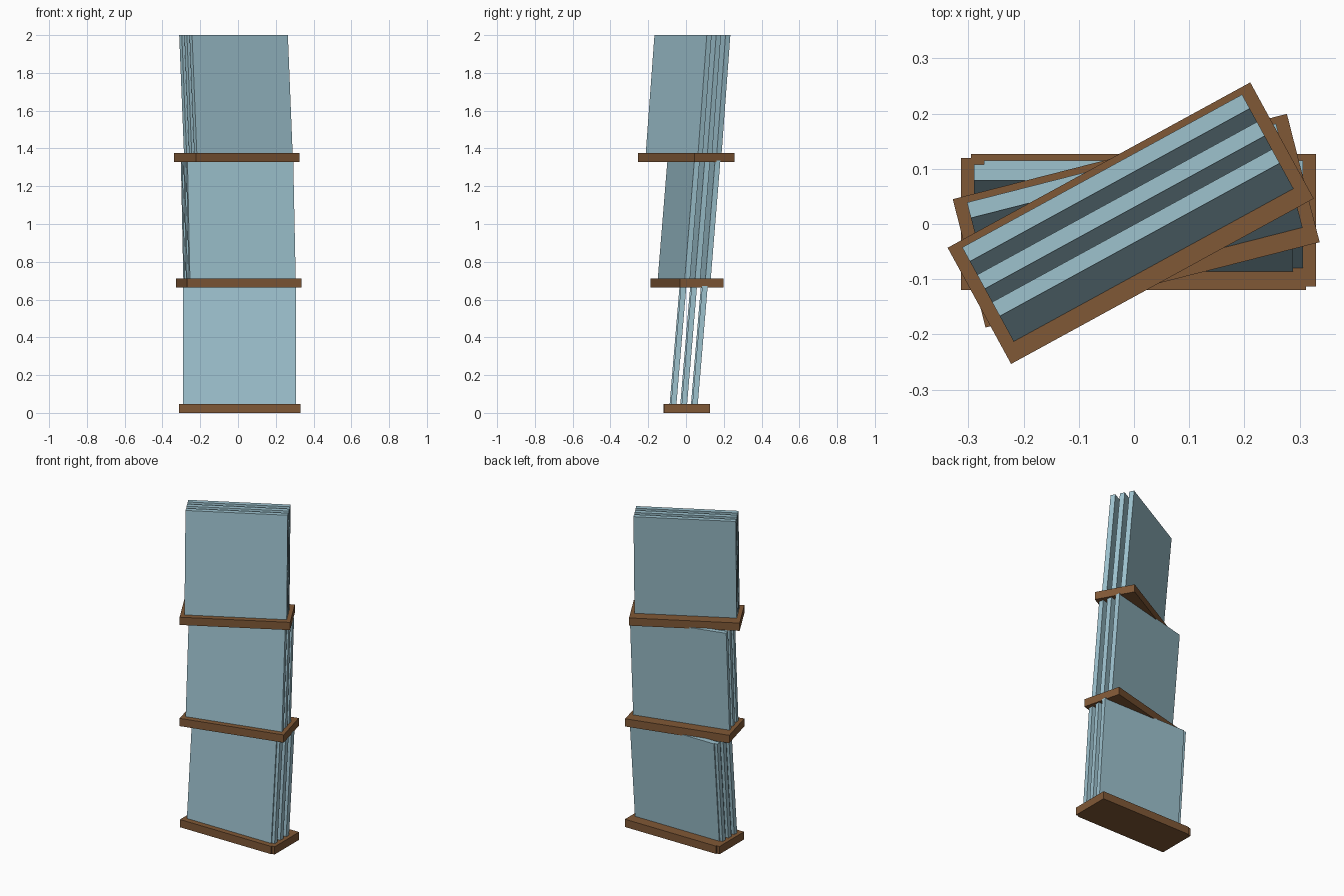
import bpy
import bmesh
from math import radians
from mathutils import Matrix

if "Cube" in bpy.data.objects:
    bpy.data.objects.remove(bpy.data.objects["Cube"], do_unlink=True)


def make_material(name, colour):
    mat = bpy.data.materials.new(name)
    mat.use_nodes = True
    mat.diffuse_color = colour
    mat.node_tree.nodes["Principled BSDF"].inputs["Base Color"].default_value = colour
    return mat


wood = make_material("brown wood", (0.216, 0.098, 0.037, 1))
glass = make_material("pale blue glass", (0.337, 0.539, 0.617, 1))

LEAN = 0.084          # backward shift per unit of height
PANE_TOP = 0.671
PANE_BOTTOM = 0.01


def box(name, mat, size, centre, placement, lean=0.0):
    """Box of the given size, leaned back and then placed in the stack."""
    bm = bmesh.new()
    bmesh.ops.create_cube(bm, size=1)
    bmesh.ops.scale(bm, vec=size, verts=bm.verts)
    bmesh.ops.translate(bm, vec=centre, verts=bm.verts)
    for v in bm.verts:
        v.co.y += lean * v.co.z
    mesh = bpy.data.meshes.new(name)
    bm.to_mesh(mesh)
    bm.free()
    mesh.materials.append(mat)
    obj = bpy.data.objects.new(name, mesh)
    obj.matrix_world = placement
    bpy.context.collection.objects.link(obj)


def tier(name, x, y, z, angle):
    """Wooden tray holding three leaning panes."""
    placement = Matrix.Translation((x, y, z)) @ Matrix.Rotation(radians(angle), 4, "Z")
    box(name + "_tray", wood, (0.625, 0.24, 0.048), (0, 0, 0.024), placement)
    height = PANE_TOP - PANE_BOTTOM
    for i, place in enumerate(("front", "middle", "back")):
        box(f"{name}_{place}_pane", glass, (0.578, 0.029, height),
            (0, -0.076 + 0.0565 * i, PANE_BOTTOM + height / 2), placement, LEAN)


# Lowest tier is two slightly offset trays; the upper ones twist
tier("bottom", -0.001, 0, 0, 0)
tier("bottom_offset", 0.0175, 0.007, 0, 0)
tier("middle", 0.004, 0.006, 0.6645, 14.32)
tier("top", -0.006, 0.0015, 1.329, 28.65)
